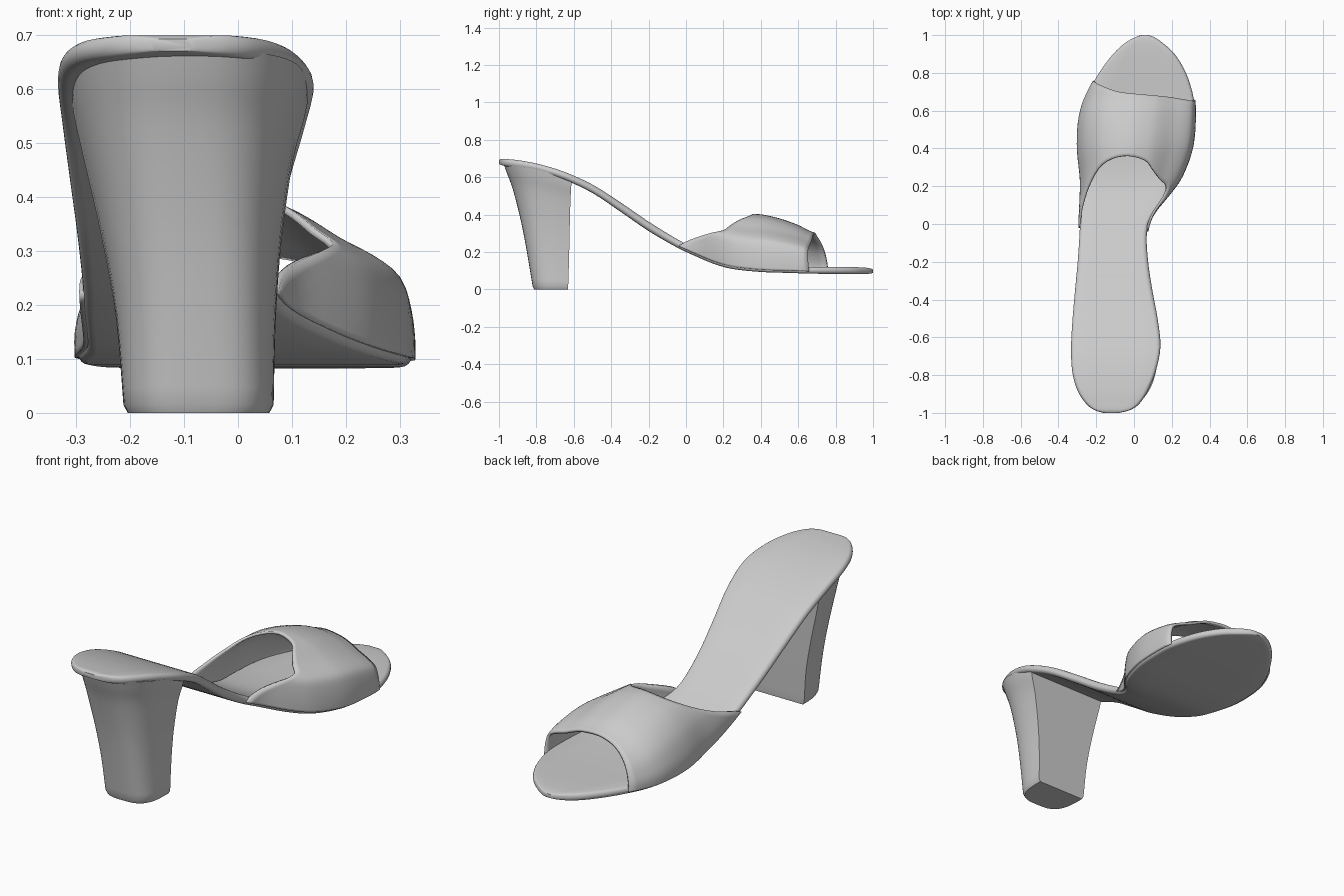
import bpy
from math import cos, sin, pi

if "Cube" in bpy.data.objects:
    bpy.data.objects.remove(bpy.data.objects["Cube"])


def spline(pts, n):
    """Catmull-Rom curve through tuples of any size."""
    out = []
    for i in range(len(pts) - 1):
        p = [pts[max(0, min(len(pts) - 1, i + k))] for k in (-1, 0, 1, 2)]
        for s in range(n):
            t = s / n
            out.append(tuple(
                0.5 * (2 * b + (c - a) * t + (2 * a - 5 * b + 4 * c - d) * t * t
                       + (3 * b - a - 3 * c + d) * t ** 3)
                for a, b, c, d in zip(*p)))
    return out + [tuple(pts[-1])]


def lookup(rows, y):
    """Row values at y, where y is the first column."""
    for a, b in zip(rows, rows[1:]):
        if y <= b[0]:
            t = max(0, (y - a[0]) / (b[0] - a[0]))
            return [u + (v - u) * t for u, v in zip(a, b)]
    return list(rows[-1])


def loft(name, rings, closed=True, angle=40):
    """Skin a list of equal-length point rows; closed rows get end caps."""
    m, verts = len(rings[0]), [p for r in rings for p in r]
    faces = []
    for i in range(len(rings) - 1):
        for j in range(m if closed else m - 1):
            k = (j + 1) % m
            faces.append((i * m + j, (i + 1) * m + j, (i + 1) * m + k, i * m + k))
    if closed:
        last = (len(rings) - 1) * m
        faces += [tuple(range(m)), tuple(last + j for j in reversed(range(m)))]
    mesh = bpy.data.meshes.new(name)
    mesh.from_pydata(verts, [], faces)
    ob = bpy.data.objects.new(name, mesh)
    bpy.context.collection.objects.link(ob)
    bpy.ops.object.select_all(action='DESELECT')
    ob.select_set(True)
    bpy.context.view_layer.objects.active = ob
    if closed:
        bpy.ops.object.mode_set(mode='EDIT')
        bpy.ops.mesh.select_all(action='SELECT')
        bpy.ops.mesh.normals_make_consistent(inside=False)
        bpy.ops.object.mode_set(mode='OBJECT')
    bpy.ops.object.shade_smooth_by_angle(angle=angle * pi / 180)
    return ob


# Sole stations: y, left x, right x, top z, thickness
SOLE = spline([
    (-1.0, -.16, -.08, .692, .022), (-.985, -.21, -.02, .698, .034),
    (-.95, -.255, .03, .696, .04), (-.88, -.30, .075, .688, .042),
    (-.78, -.327, .115, .668, .042), (-.65, -.333, .14, .628, .042),
    (-.5, -.325, .125, .56, .045), (-.35, -.312, .097, .465, .05),
    (-.2, -.298, .075, .362, .05), (-.05, -.288, .068, .27, .045),
    (.05, -.285, .10, .218, .04), (.15, -.28, .18, .172, .036),
    (.25, -.28, .25, .143, .034), (.4, -.295, .305, .127, .034),
    (.55, -.288, .32, .122, .034), (.67, -.255, .315, .12, .036),
    (.8, -.185, .275, .12, .037), (.9, -.11, .215, .119, .037),
    (.96, -.045, .15, .116, .034), (.99, .01, .105, .111, .026),
    (1.0, .04, .075, .106, .018)], 4)


def sole_ring(y, l, r, z, th):
    h = th / 2
    e = min(h, (r - l) / 3)
    ring = []
    for cx, a0 in ((r - e, -pi / 2), (l + e, pi / 2)):
        ring += [(cx + e * cos(a0 + pi * k / 8), y, z - h + h * sin(a0 + pi * k / 8))
                 for k in range(9)]
        s = 1 if a0 < 0 else -1          # flat top, then flat bottom
        ring += [(cx + s * (l - r + 2 * e) * k / 6, y, z - h + s * h) for k in range(1, 6)]
    return ring


loft("sole", [sole_ring(*s) for s in SOLE], angle=50)

# Heel levels: height fraction, left x, right x, back y, front y, squareness
LEVELS = [(0, -.204, .058, -.812, -.632, 3.2), (.025, -.212, .066, -.82, -.63, 3.2),
          (.3, -.226, .07, -.85, -.625, 3.0), (.55, -.252, .081, -.882, -.622, 2.8),
          (.8, -.285, .102, -.925, -.618, 2.6), (.93, -.302, .122, -.958, -.614, 2.5),
          (1.0, -.308, .13, -.975, -.612, 2.5)]


def heel_ring(f, l, r, back, front, n):
    ring = []
    for k in range(33):
        c, s = cos(pi * k / 32), max(0, sin(pi * k / 32))
        x = (l + r) / 2 + (r - l) / 2 * (1 if c > 0 else -1) * abs(c) ** (2 / n)
        y = front + (back - front) * s ** (2 / n)
        row = lookup(SOLE, y)
        ring.append((x, y, f * (row[3] - row[4] + .012)))
    return ring


loft("heel", [heel_ring(*v) for v in LEVELS[:2] + spline(LEVELS[1:], 4)[1:]])

# Vamp across the foot, left to right: side position, height share, rear y, front y
ACROSS = spline([
    (-1, 0, -.02, .76), (-1, .15, .03, .758), (-.96, .33, .1, .753),
    (-.85, .58, .2, .74), (-.65, .8, .295, .72), (-.4, .93, .345, .7),
    (-.1, 1, .36, .69), (.22, .95, .335, .682), (.4, .87, .285, .677),
    (.6, .74, .235, .67), (.8, .63, .2, .66), (.93, .52, .14, .653),
    (.98, .35, .07, .652), (1, .15, 0, .655), (1, 0, -.04, .658)], 3)
HEIGHT = spline([(-.05, .30), (.2, .305), (.36, .308), (.42, .306), (.5, .29),
                 (.6, .258), (.67, .225), (.77, .2)], 4)

columns = []
for t, f, rear, front in ACROSS:
    col = []
    for j in range(21):
        y = rear + (front - rear) * j / 20
        _, l, r, z, th = lookup(SOLE, y)
        col.append(((l + r) / 2 + ((r - l) / 2 + .007) * t, y,
                    z - th + .012 + f * (lookup(HEIGHT, y)[1] - .012)))
    columns.append(col)
vamp = loft("vamp", columns, closed=False)
thick = vamp.modifiers.new("thickness", 'SOLIDIFY')
thick.thickness = .013
thick.offset = -1
